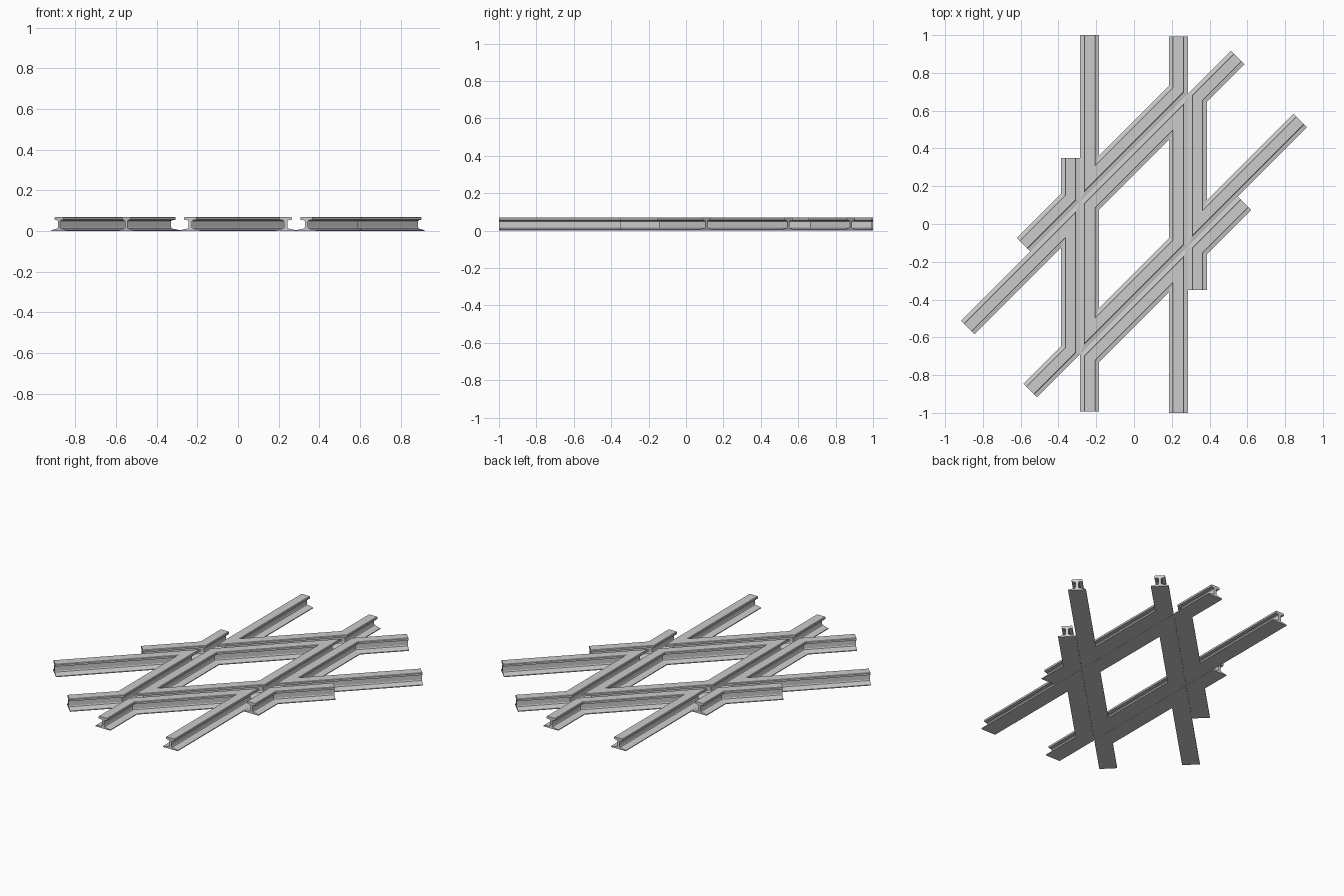
import bpy, bmesh
from math import sqrt
from mathutils import Vector

if "Cube" in bpy.data.objects:
    bpy.data.objects.remove(bpy.data.objects["Cube"])

# half rail section (offset, height), mirrored for the full outline
HALF = [(0.0505, 0.0), (0.0505, 0.005), (0.011, 0.013), (0.008, 0.019),
        (0.008, 0.049), (0.012, 0.053), (0.030, 0.056), (0.030, 0.067), (0.027, 0.07)]
PROFILE = HALF + [(-x, z) for x, z in reversed(HALF)]


def sweep_rail(name, pts, closed=False):
    """Sweep the rail section along a flat polyline with mitred corners."""
    pts = [Vector(p) for p in pts]
    n = len(pts)
    bm = bmesh.new()
    rings = []
    for i, p in enumerate(pts):
        normals = []
        if closed or i > 0:
            d = (p - pts[i - 1]).normalized()
            normals.append(Vector((d.y, -d.x)))
        if closed or i < n - 1:
            d = (pts[(i + 1) % n] - p).normalized()
            normals.append(Vector((d.y, -d.x)))
        m = sum(normals, Vector((0, 0))).normalized()
        m /= m.dot(normals[0])
        rings.append([bm.verts.new((p.x + m.x * o, p.y + m.y * o, z)) for o, z in PROFILE])
    k = len(PROFILE)
    for i in range(n if closed else n - 1):
        a, b = rings[i], rings[(i + 1) % n]
        for j in range(k):
            bm.faces.new((a[j], a[(j + 1) % k], b[(j + 1) % k], b[j]))
    if not closed:
        bm.faces.new(rings[0])
        bm.faces.new(rings[-1])
    bmesh.ops.recalc_face_normals(bm, faces=bm.faces)
    me = bpy.data.meshes.new(name)
    bm.to_mesh(me)
    bm.free()
    ob = bpy.data.objects.new(name, me)
    bpy.context.collection.objects.link(ob)


A, B = 0.2345, 0.3365            # inner and outer rail lines of the upright track
C, D = A * sqrt(2), B * sqrt(2)  # matching y offsets of the 45 degree track

# closed diamond in the middle
sweep_rail("inner_diamond", [(-A, -A + C), (A, A + C), (A, A - C), (-A, -A - C)], True)

# the rest repeats with a half turn
for s, side in ((1, "a"), (-1, "b")):
    def turn(pts):
        return [(s * x, s * y) for x, y in pts]
    sweep_rail("end_rail_" + side,
               turn([(-A, 1.0), (-A, -A + D), (A, A + D), (A, 0.993)]))
    sweep_rail("side_rail_" + side,
               turn([(-0.88, -0.88 + C), (-B, -B + C), (-B, -B - C), (-0.55, -0.55 - C)]))
    sweep_rail("knuckle_rail_" + side,
               turn([(-0.585, -0.585 + D), (-B, -B + D), (-B, 0.35)]))
